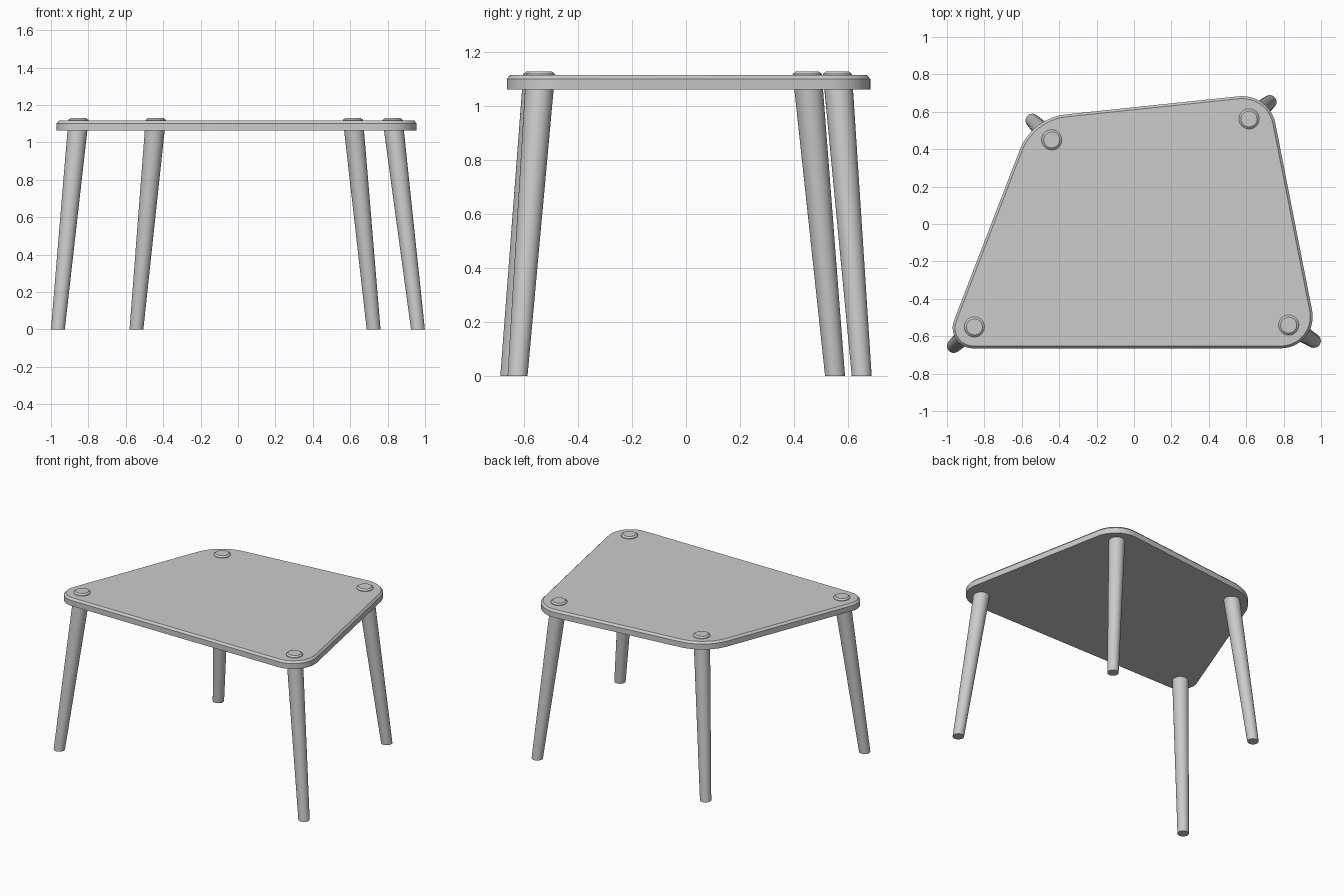
import bpy
import bmesh
from math import sin, cos, pi, radians
from mathutils import Vector

cube = bpy.data.objects.get("Cube")
if cube:
    bpy.data.objects.remove(cube, do_unlink=True)

grey = bpy.data.materials.new("light_grey")
grey.use_nodes = True
grey.diffuse_color = (0.6, 0.6, 0.6, 1)
grey.node_tree.nodes["Principled BSDF"].inputs["Base Color"].default_value = (0.6, 0.6, 0.6, 1)


def loft(name, rings):
    """Skin a stack of equal-length point rings and cap both ends."""
    bm = bmesh.new()
    loops = [[bm.verts.new(p) for p in ring] for ring in rings]
    n = len(loops[0])
    for a, b in zip(loops, loops[1:]):
        for i in range(n):
            j = (i + 1) % n
            bm.faces.new((a[i], a[j], b[j], b[i]))
    bm.faces.new(loops[0][::-1])
    bm.faces.new(loops[-1])
    bmesh.ops.recalc_face_normals(bm, faces=bm.faces)
    mesh = bpy.data.meshes.new(name)
    bm.to_mesh(mesh)
    bm.free()
    mesh.materials.append(grey)
    obj = bpy.data.objects.new(name, mesh)
    bpy.context.collection.objects.link(obj)
    bpy.ops.object.select_all(action='DESELECT')
    obj.select_set(True)
    bpy.context.view_layer.objects.active = obj
    bpy.ops.object.shade_smooth_by_angle(angle=radians(30))
    return obj


def rounded_outline(corners, z, inset, steps=12):
    """Counter-clockwise polygon with a fillet radius at each corner."""
    ring = []
    for i, (x, y, r) in enumerate(corners):
        p = Vector((x, y))
        to_prev = (Vector(corners[i - 1][:2]) - p).normalized()
        to_next = (Vector(corners[(i + 1) % len(corners)][:2]) - p).normalized()
        half = to_prev.angle(to_next) / 2
        centre = p + (to_prev + to_next).normalized() * (r / sin(half))
        start = Vector((-to_prev.y, to_prev.x)).normalized()
        side = -to_prev
        sweep = pi - 2 * half
        for k in range(steps + 1):
            a = sweep * k / steps
            # start points outward along the incoming edge normal
            q = centre + (start * cos(a) + side * sin(a)) * (r - inset)
            ring.append((q.x, q.y, z))
    return ring


def circle(centre, radius, z, sides=32):
    return [(centre[0] + radius * cos(2 * pi * i / sides),
             centre[1] + radius * sin(2 * pi * i / sides), z) for i in range(sides)]


# Tabletop: uneven four-sided slab with filleted corners and a chamfered rim
corners = [(-1.02, -0.665, 0.11), (0.992, -0.665, 0.17),
           (0.724, 0.70, 0.18), (-0.545, 0.567, 0.30)]
loft("tabletop", [rounded_outline(corners, z, inset)
                  for z, inset in ((1.063, 0), (1.102, 0), (1.116, 0.013))])

# Legs: splayed tapered rods that pass through the top and end in chamfered caps
legs = {
    "front_right_leg": ((-0.963, -0.652), (-0.853, -0.55)),
    "front_left_leg": ((0.962, -0.625), (0.827, -0.54)),
    "back_left_leg": ((0.725, 0.652), (0.615, 0.562)),
    "back_right_leg": ((-0.543, 0.553), (-0.44, 0.45)),
}
for name, (foot, cap) in legs.items():
    loft(name, [circle(foot, 0.037, 0), circle(cap, 0.054, 1.12), circle(cap, 0.043, 1.129)])
